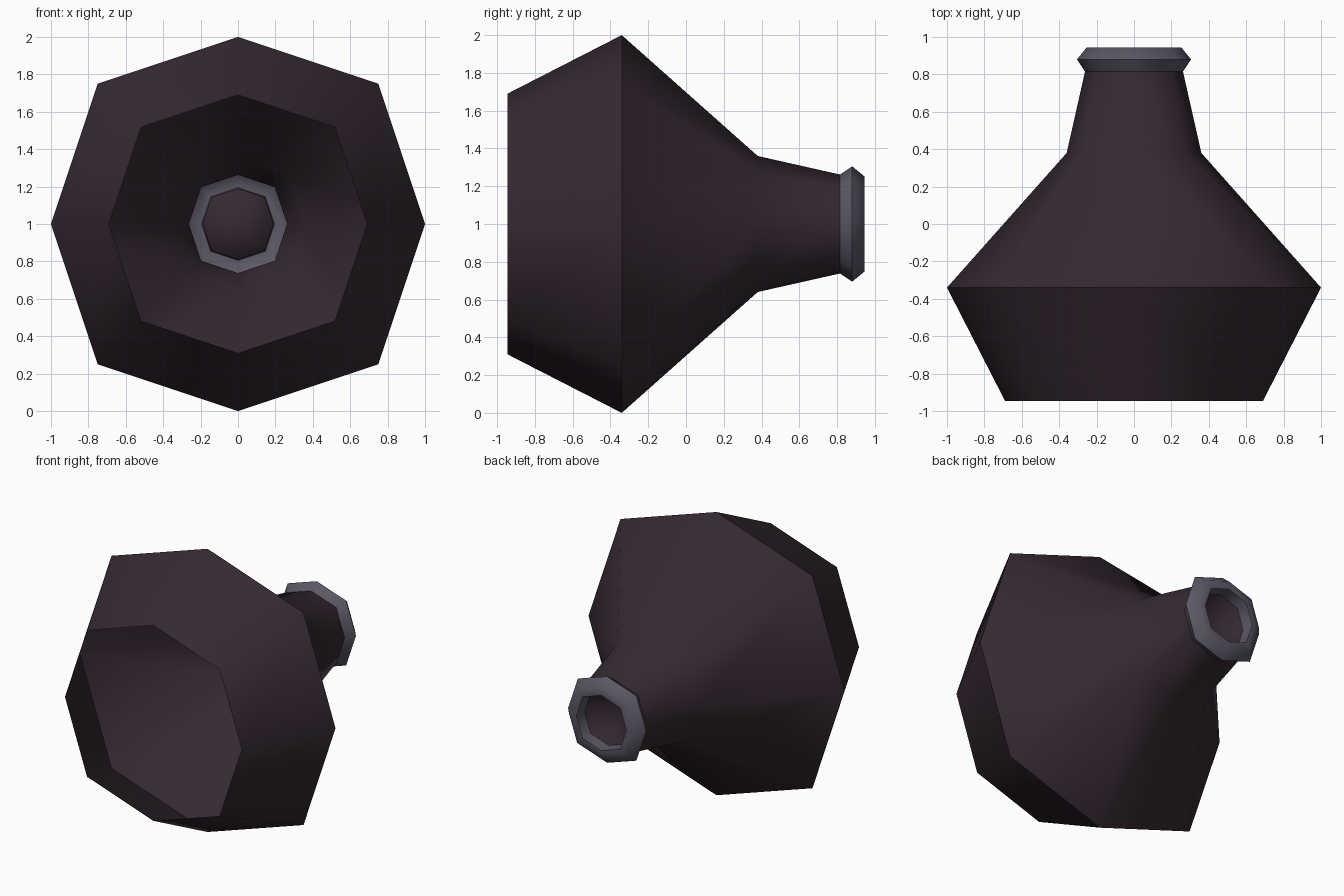
import bpy, bmesh, math

if "Cube" in bpy.data.objects:
    bpy.data.objects.remove(bpy.data.objects["Cube"])

def material(name, rgb):
    m = bpy.data.materials.new(name)
    m.diffuse_color = (*rgb, 1)
    m.use_nodes = True
    m.node_tree.nodes["Principled BSDF"].inputs["Base Color"].default_value = m.diffuse_color
    return m

plum = material("dark plum", (0.036, 0.022, 0.032))
grey = material("blue grey", (0.105, 0.095, 0.130))

# Slightly squared octagon: corners on the axes at 1, diagonals at 0.75/0.75
OCT = [(1, 0), (.75, .75), (0, 1), (-.75, .75),
       (-1, 0), (-.75, -.75), (0, -1), (.75, -.75)]

def lathe(name, profile, mat):
    """Sweep (radius, y) points around the lying axis at z = 1."""
    bm = bmesh.new()
    rings = []
    for r, y in profile:
        if r == 0:
            rings.append([bm.verts.new((0, y, 1))] * 8)
        else:
            rings.append([bm.verts.new((r * c, y, 1 + r * s)) for c, s in OCT])
    for a, b in zip(rings, rings[1:]):
        for k in range(8):
            n = (k + 1) % 8
            loop = [a[k], b[k], b[n], a[n]]
            bm.faces.new(list(dict.fromkeys(loop)))
    me = bpy.data.meshes.new(name)
    bm.to_mesh(me)
    bm.free()
    me.materials.append(mat)
    ob = bpy.data.objects.new(name, me)
    bpy.context.collection.objects.link(ob)
    bpy.ops.object.select_all(action='DESELECT')
    ob.select_set(True)
    bpy.context.view_layer.objects.active = ob
    bpy.ops.object.shade_smooth_by_angle(angle=math.radians(60))
    return ob

# Hollow body, open at the wide front end
lathe("flask_body", [(.69, -.945), (1, -.34), (.36, .38), (.262, .815)], plum)
# Rim around the mouth, with a short inner wall
lathe("mouth_rim", [(.262, .815), (.305, .88), (.252, .945),
                    (.195, .945), (.19, .86)], grey)
# Pointed pit closing the mouth
lathe("mouth_pit", [(.19, .86), (0, .68)], plum)
